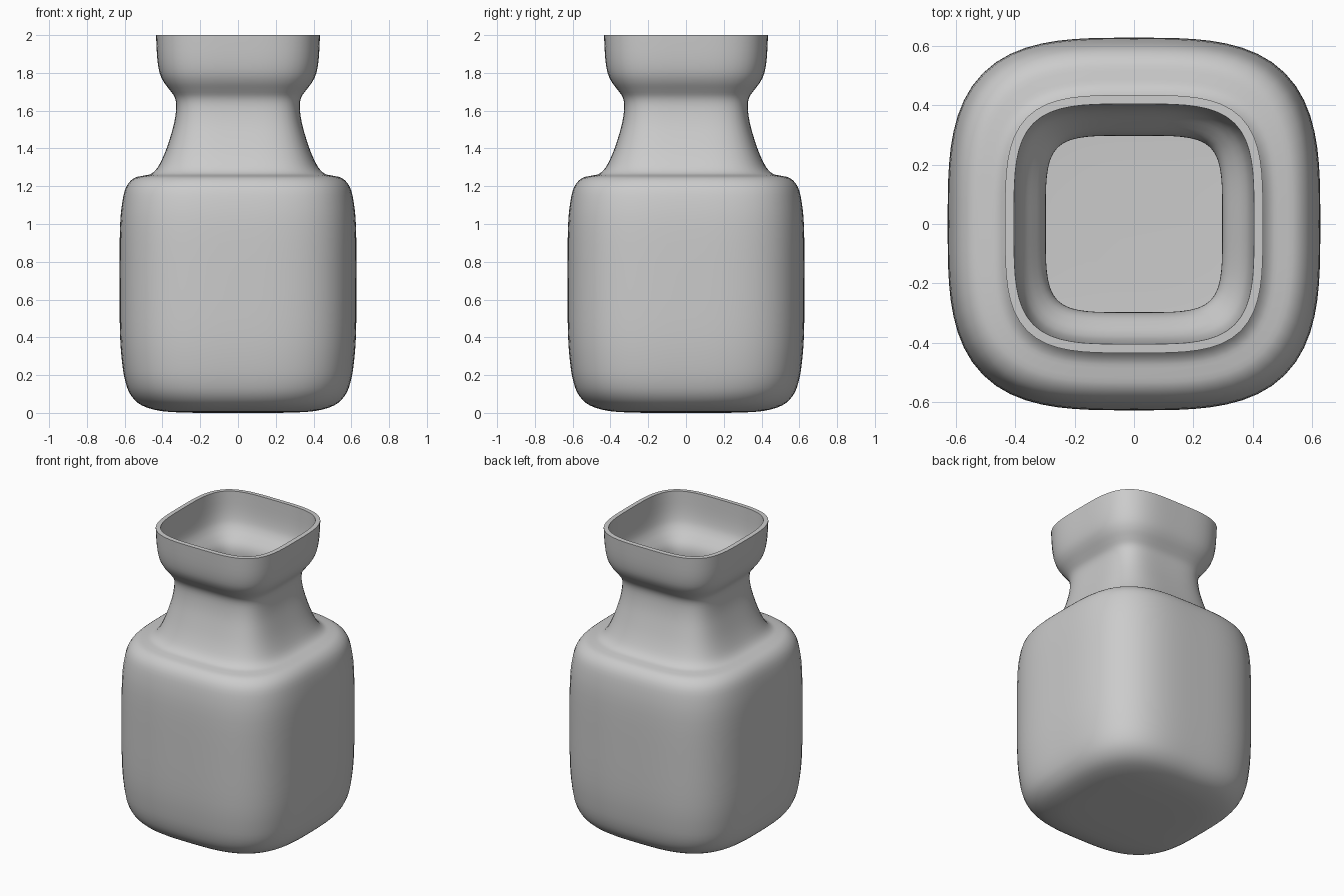
import bpy, bmesh, math
from mathutils import Vector

if "Cube" in bpy.data.objects:
    bpy.data.objects.remove(bpy.data.objects["Cube"])

# Outer profile: half width, height, squareness of the section
PROFILE = [
    (0.20, 0.0, 3.0), (0.32, 0.003, 3.0), (0.42, 0.012, 3.0), (0.51, 0.04, 3.1),
    (0.565, 0.09, 3.2), (0.595, 0.16, 3.3), (0.613, 0.26, 3.3), (0.625, 0.42, 3.3),
    (0.627, 0.70, 3.3), (0.625, 0.98, 3.3), (0.612, 1.12, 3.3), (0.59, 1.20, 3.3),
    (0.55, 1.243, 3.3), (0.50, 1.256, 3.4), (0.46, 1.266, 3.5), (0.425, 1.30, 3.6),
    (0.39, 1.37, 3.8), (0.36, 1.455, 4.0), (0.337, 1.54, 4.2), (0.327, 1.62, 4.3),
    (0.335, 1.67, 4.2), (0.362, 1.71, 4.0), (0.392, 1.75, 3.8), (0.415, 1.80, 3.7),
    (0.428, 1.88, 3.7), (0.434, 2.0, 3.7),
]
SIDES = 80


def smooth_curve(points, steps=3):
    pts = [Vector(p) for p in points]
    out = []
    for i in range(len(pts) - 1):
        a, b = pts[i], pts[i + 1]
        p, q = pts[max(i - 1, 0)], pts[min(i + 2, len(pts) - 1)]
        for s in range(steps):
            t = s / steps
            out.append(0.5 * (2 * a + (b - p) * t + (2 * p - 5 * a + 4 * b - q) * t * t
                              + (3 * a - p - 3 * b + q) * t ** 3))
    return out + [pts[-1]]


def ring(bm, half, z, n):
    verts = []
    for i in range(SIDES):
        a = 2 * math.pi * i / SIDES
        c, s = math.cos(a), math.sin(a)
        r = half / (abs(c) ** n + abs(s) ** n) ** (1 / n)
        verts.append(bm.verts.new((r * c, r * s, max(z, 0.0))))
    return verts


# Bottle shell: rounded-square rings lofted upwards, closed at the base
bm = bmesh.new()
rings = [ring(bm, *p) for p in smooth_curve(PROFILE)]
bm.faces.new(rings[0][::-1])
for lo, hi in zip(rings, rings[1:]):
    for i in range(SIDES):
        j = (i + 1) % SIDES
        bm.faces.new((lo[i], lo[j], hi[j], hi[i]))
mesh = bpy.data.meshes.new("bottle")
bm.to_mesh(mesh)
bm.free()
bottle = bpy.data.objects.new("bottle", mesh)
bpy.context.collection.objects.link(bottle)

# Smooth sides, crisp rim, thin hollow wall
bpy.context.view_layer.objects.active = bottle
bottle.select_set(True)
wall = bottle.modifiers.new("wall", 'SOLIDIFY')
wall.thickness = 0.03
wall.offset = -1
bpy.ops.object.modifier_apply(modifier="wall")
bpy.ops.object.shade_smooth_by_angle(angle=math.radians(40))
